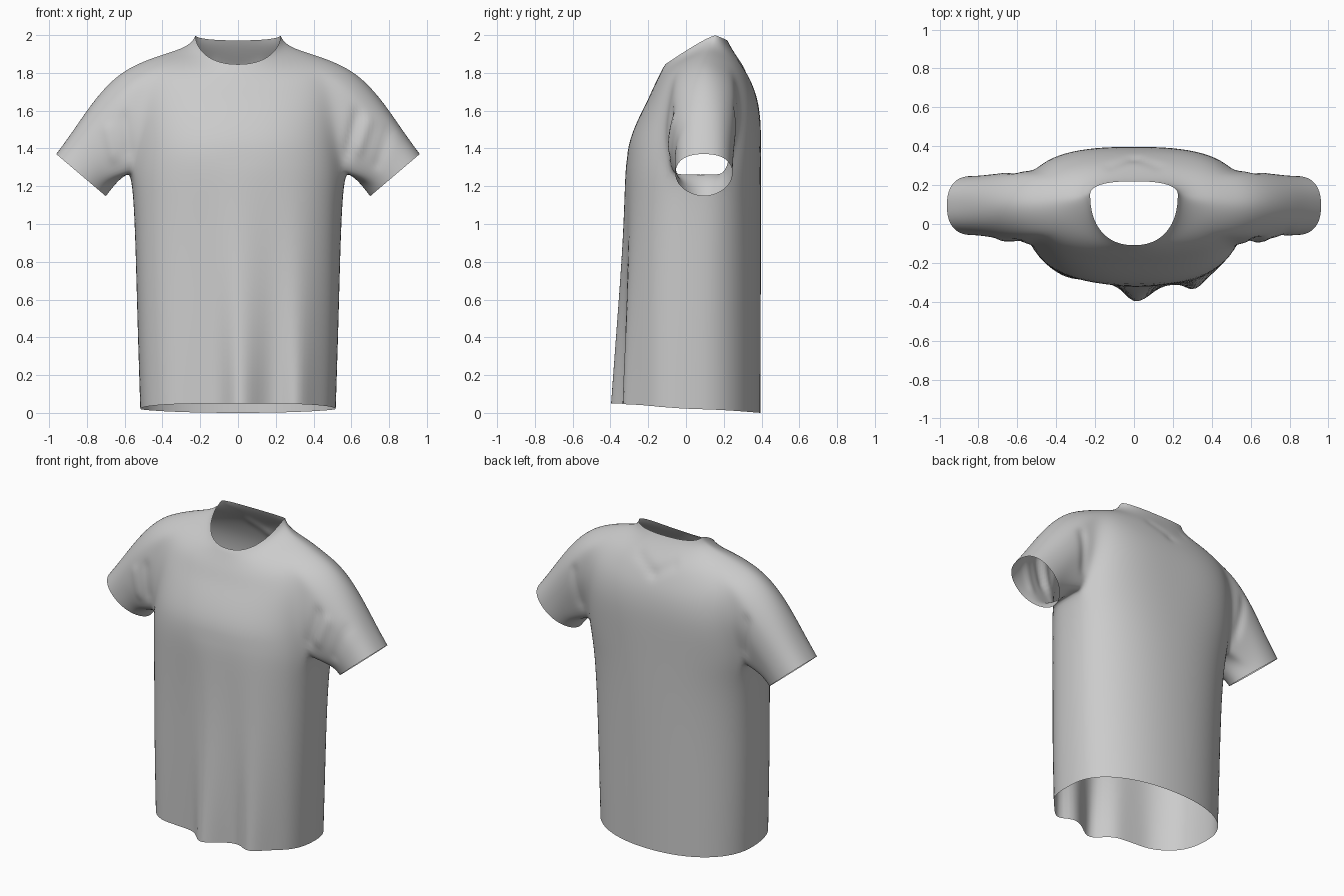
import bpy, bmesh, math
from mathutils import Vector

cube = bpy.data.objects.get("Cube")
if cube:
    bpy.data.objects.remove(cube, do_unlink=True)

COLS, HALF = 32, 3          # columns round the body, half width of an armhole
ARMPIT, SHOULDER = 4, 8     # rows that bound the armholes

# Body rings: half width, side y, side z, front y, front z, back y, back z,
# squareness front/back, pinch of the columns toward the sides
RINGS = [
    (.518, .06, .02, -.30, .05, .395, .00, 3.3, 2.15, 0),
    (.532, .06, .45, -.30, .45, .397, .45, 3.2, 2.15, 0),
    (.542, .06, .85, -.30, .85, .398, .85, 3.0, 2.2, .1),
    (.552, .07, 1.12, -.31, 1.14, .398, 1.12, 2.8, 2.35, .25),
    (.568, .08, 1.27, -.318, 1.28, .398, 1.28, 2.6, 2.6, .42),
    (.562, .09, 1.42, -.312, 1.42, .398, 1.42, 2.5, 2.9, .22),
    (.560, .10, 1.58, -.253, 1.56, .396, 1.55, 2.5, 3.0, .03),
    (.550, .10, 1.76, -.205, 1.65, .380, 1.66, 2.4, 2.8, 0),
    (.500, .10, 1.865, -.175, 1.72, .352, 1.74, 2.3, 2.6, 0),
    (.400, .11, 1.90, -.15, 1.77, .315, 1.82, 2.2, 2.6, 0),
    (.300, .12, 1.93, -.13, 1.81, .270, 1.885, 2.2, 2.6, 0),
    (.242, .14, 1.965, -.12, 1.83, .235, 1.94, 2.3, 2.5, 0),
    (.226, .15, 2.0, -.11, 1.845, .22, 1.972, 2.3, 2.5, 0),
]


def ring_point(ring, j):
    """Point on a squared-off oval whose front, side and back heights differ."""
    w, ys, zs, yf, zf, yb, zb, nf, nb, pinch = ring
    a = 2 * math.pi * j / COLS
    a -= pinch * math.sin(2 * a) / 2
    c, s = math.cos(a), math.sin(a)
    y_end, z_end, n = (yf, zf, nf) if s < 0 else (yb, zb, nb)
    r = (abs(c) ** n + abs(s) ** n) ** (-1 / n)
    t = min(abs(s) * r, 1)
    bend = 1.5 if w > .35 else 1.15
    return Vector((w * c * r, ys + (y_end - ys) * t, zs + (z_end - zs) * t ** bend))


def hermite(p, q, tp, tq, t):
    return (p * (2 * t**3 - 3 * t**2 + 1) + tp * (t**3 - 2 * t**2 + t)
            + q * (3 * t**2 - 2 * t**3) + tq * (t**3 - t**2))


bm = bmesh.new()

# Body, leaving the armholes open
grid = [[bm.verts.new(ring_point(r, j)) for j in range(COLS)] for r in RINGS]
for k in range(len(RINGS) - 1):
    for j in range(COLS):
        in_armhole = (j + HALF) % (COLS // 2) < 2 * HALF
        if in_armhole and ARMPIT <= k < SHOULDER:
            continue
        n = (j + 1) % COLS
        bm.faces.new((grid[k][j], grid[k][n], grid[k + 1][n], grid[k + 1][j]))


# Sleeves, lofted from each armhole to its cuff
def add_sleeve(side, steps=6):
    def at(row, k):
        return grid[row][((0 if side > 0 else COLS // 2) + side * k) % COLS]
    loop = [at(ARMPIT, -k) for k in range(HALF)]
    loop += [at(row, -HALF) for row in range(ARMPIT, SHOULDER)]
    loop += [at(SHOULDER, k) for k in range(-HALF, HALF)]
    loop += [at(row, HALF) for row in range(SHOULDER, ARMPIT, -1)]
    loop += [at(ARMPIT, k) for k in range(HALF, 0, -1)]
    count = len(loop)
    centre = Vector((side * .83, .095, 1.258))
    across = Vector((side * .133, 0, .113))
    leave = Vector((side, 0, -.3)).normalized()
    arrive = Vector((side * .63, 0, -.78))
    starts = [v.co.copy() for v in loop]
    previous = loop
    for step in range(1, steps + 1):
        current = []
        for i, p in enumerate(starts):
            a = 2 * math.pi * i / count
            c, s = math.cos(a), math.sin(a)
            n = 1.8 if c > 0 else 2.6
            r = (abs(c) ** n + abs(s) ** n) ** (-1 / n)
            q = centre - across * c * r - Vector((0, .153 * s * r, 0))
            d = (q - p).length
            current.append(bm.verts.new(hermite(p, q, leave * d, arrive * d, step / steps)))
        for i in range(count):
            n = (i + 1) % count
            quad = (previous[i], previous[n], current[n], current[i])
            bm.faces.new(quad[::-1] if side > 0 else quad)
        previous = current


add_sleeve(1)
add_sleeve(-1)
bmesh.ops.delete(bm, geom=[v for v in bm.verts if not v.link_faces], context='VERTS')

mesh = bpy.data.meshes.new("shirt")
bm.to_mesh(mesh)
bm.free()
shirt = bpy.data.objects.new("shirt", mesh)
bpy.context.collection.objects.link(shirt)
bpy.context.view_layer.objects.active = shirt
shirt.select_set(True)
mod = shirt.modifiers.new("smooth_cloth", 'SUBSURF')
mod.levels = mod.render_levels = 2
bpy.ops.object.modifier_apply(modifier=mod.name)

# Hanging folds in the front: x, width left, width right, depth at the hem
FOLDS = [(.01, .08, .11, .098), (.31, .07, .08, .06), (-.36, .08, .08, .01)]
# Creases: start x, z, end x, z, facing, width, height
CREASES = [
    (.58, 1.38, .63, 1.58, -1, .03, -.012), (.64, 1.40, .69, 1.54, -1, .03, .010),
    (.74, 1.32, .80, 1.50, -1, .03, -.007), (-.58, 1.38, -.60, 1.56, -1, .03, -.010),
    (-.66, 1.36, -.69, 1.50, -1, .03, .008), (.59, 1.38, .62, 1.60, 1, .03, -.010),
    (-.59, 1.38, -.62, 1.60, 1, .03, -.010), (-.12, 1.84, 0, 1.77, 1, .03, -.006),
    (.12, 1.84, 0, 1.77, 1, .03, -.006),
]


def fold_offset(co):
    fade = max(0, min(1, (1.35 - co.z) / 1.3))
    spread = 1 + .6 * co.z
    return -fade * sum(h * math.exp(-((co.x - x) / spread / (wl if co.x < x else wr)) ** 2)
                       for x, wl, wr, h in FOLDS)


def crease_offset(co, ny):
    total = 0
    p = Vector((co.x, co.z))
    for x1, z1, x2, z2, facing, width, height in CREASES:
        a, b = Vector((x1, z1)), Vector((x2, z2))
        t = max(0, min(1, (p - a).dot(b - a) / (b - a).length_squared))
        dist = (p - a.lerp(b, t)).length
        total += height * max(0, facing * ny) * math.exp(-(dist / width) ** 2)
    return total


normals = [v.normal.copy() for v in mesh.vertices]
for v, n in zip(mesh.vertices, normals):
    shift = n * crease_offset(v.co, n.y)
    if v.co.y < -.1 and abs(v.co.x) < .5:
        shift.y += fold_offset(v.co)
    v.co += shift

# Plain cloth
cloth = bpy.data.materials.new("light_grey_cloth")
cloth.use_nodes = True
colour = (.6, .6, .6, 1)
cloth.diffuse_color = colour
cloth.node_tree.nodes["Principled BSDF"].inputs["Base Color"].default_value = colour
mesh.materials.append(cloth)
bpy.ops.object.shade_smooth_by_angle(angle=math.radians(60))
